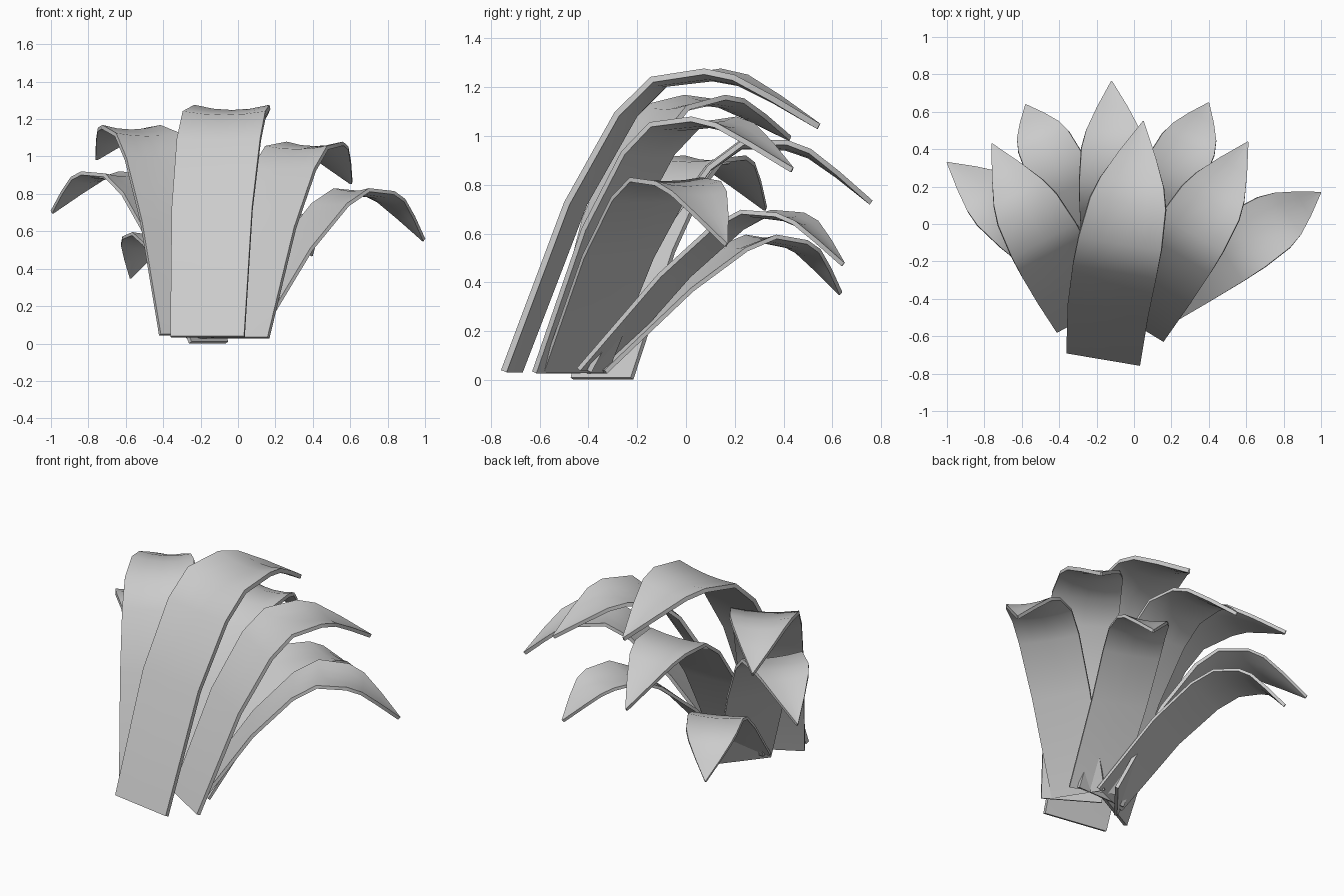
import bpy
from math import atan2, cos, sin, pi, hypot
from mathutils import Vector

if "Cube" in bpy.data.objects:
    bpy.data.objects.remove(bpy.data.objects["Cube"])

# Shared leaf template: distance out, height, half width, centre crease depth
PROFILE = [
    (0.00, 0.000, 0.200, 0.000),
    (0.26, 0.690, 0.218, 0.004),
    (0.47, 1.060, 0.226, 0.010),
    (0.62, 1.205, 0.224, 0.020),
    (0.84, 1.240, 0.204, 0.028),
    (0.96, 1.215, 0.170, 0.024),
    (1.11, 1.130, 0.100, 0.012),
    (1.29, 1.015, 0.003, 0.000),
]
TIP = PROFILE[-1]
CHORD = hypot(TIP[0], TIP[1])
ANGLE = atan2(TIP[1], TIP[0])


def leaf(name, base, tip, bulge=1.0, sway=0.0):
    """Fit the template between base and tip; sway bows it sideways."""
    base, tip = Vector(base), Vector(tip)
    d = tip - base
    run = hypot(d.x, d.y)
    out = Vector((d.x / run, d.y / run, 0))
    side = Vector((out.y, -out.x, 0))
    scale = d.length / CHORD
    tilt = atan2(d.z, run)
    verts, faces = [], []
    for s, h, w, crease in PROFILE:
        # split into along-chord and off-chord parts, then re-tilt
        a = s * cos(ANGLE) + h * sin(ANGLE)
        p = (h * cos(ANGLE) - s * sin(ANGLE)) * bulge
        r = a * cos(tilt) - p * sin(tilt)
        z = a * sin(tilt) + p * cos(tilt)
        bow = sway * sin(pi * a / CHORD)
        for k in (-1, -0.5, 0, 0.5, 1):
            drop = crease * (1 - k * k)
            verts.append(base + side * bow + scale * (
                out * r + side * (k * w) + Vector((0, 0, z - drop))))
    for i in range(len(PROFILE) - 1):
        for j in range(4):
            a = i * 5 + j
            faces.append((a, a + 1, a + 6, a + 5))
    mesh = bpy.data.meshes.new(name)
    mesh.from_pydata(verts, [], faces)
    ob = bpy.data.objects.new(name, mesh)
    bpy.context.collection.objects.link(ob)
    # blade thickness
    mod = ob.modifiers.new("thickness", 'SOLIDIFY')
    mod.thickness = 0.025 * scale
    mod.offset = -1
    bpy.ops.object.select_all(action='DESELECT')
    bpy.context.view_layer.objects.active = ob
    ob.select_set(True)
    bpy.ops.object.modifier_apply(modifier=mod.name)
    bpy.ops.object.shade_smooth_by_angle(angle=0.7)
    return ob


# Front fan of tall leaves
leaf("leaf_front", (-0.165, -0.725, 0.04), (0.05, 0.55, 1.05), 1.0, -0.02)
leaf("leaf_front_left", (-0.26, -0.50, 0.05), (-0.76, 0.43, 1.00))
leaf("leaf_front_right", (0.01, -0.54, 0.035), (0.61, 0.44, 0.87))
# Side leaves
leaf("leaf_left", (-0.15, -0.35, 0.01), (-1.00, 0.33, 0.71))
leaf("leaf_right", (0.02, -0.46, 0.04), (1.00, 0.17, 0.56))
# Low leaves leaning to the back
leaf("leaf_back", (-0.09, -0.41, 0.04), (-0.12, 0.765, 0.735), 1.04)
leaf("leaf_back_left", (-0.14, -0.39, 0.04), (-0.58, 0.64, 0.36), 0.82, 0.025)
leaf("leaf_back_right", (-0.03, -0.39, 0.05), (0.40, 0.65, 0.48), 0.84, -0.04)
